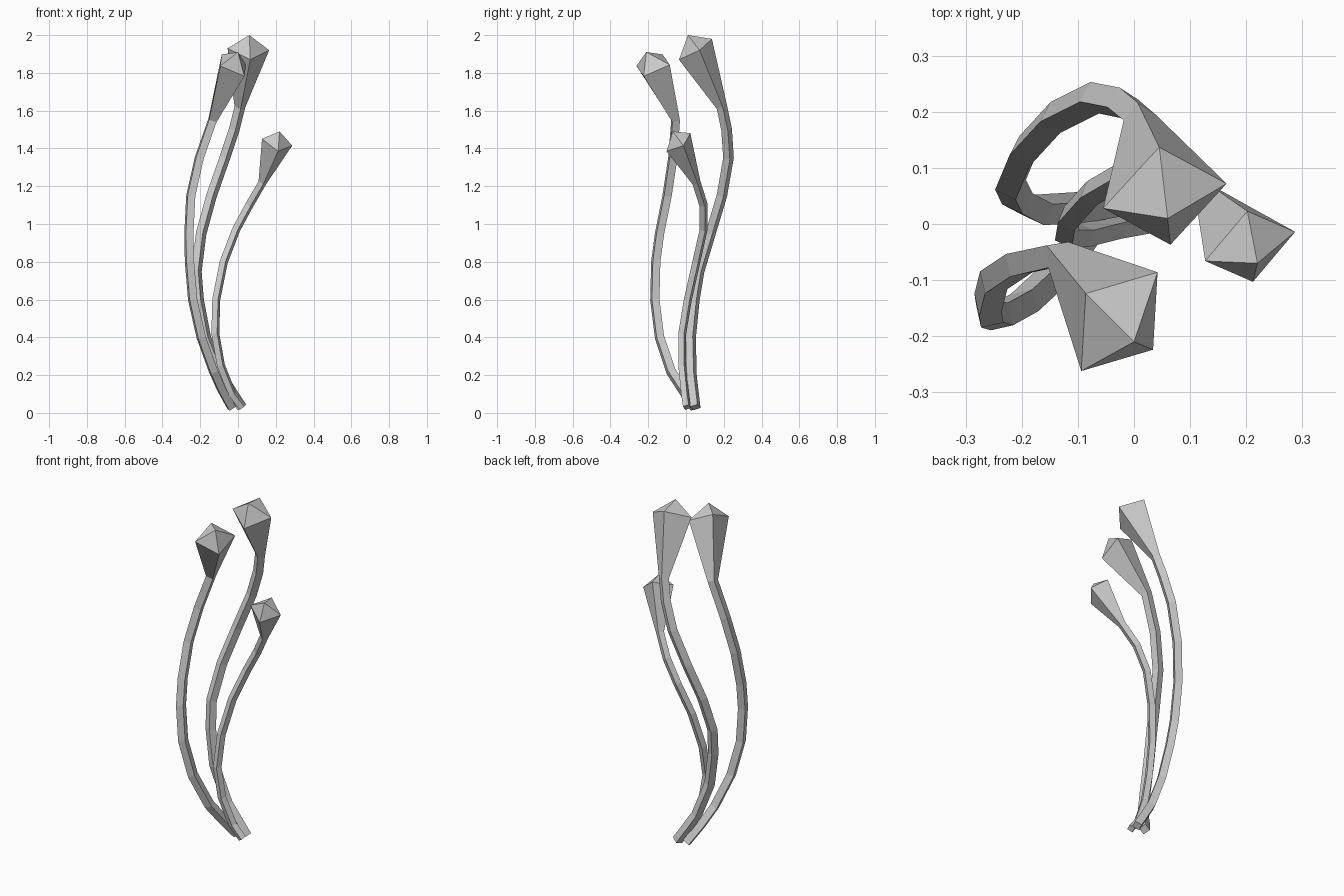
import bpy, bmesh
from mathutils import Vector

if "Cube" in bpy.data.objects:
    bpy.data.objects.remove(bpy.data.objects["Cube"])


def bud_stem(name, path, radius, centre, d1, d2, tip):
    """Four-sided bent stem that flares into a faceted bud with a pointed cap."""
    pts = [Vector(p) for p in path]
    centre, d1, d2 = Vector(centre), Vector(d1), Vector(d2)
    bm = bmesh.new()
    # bud rim: rings are built from the top downwards
    rings = [[bm.verts.new(centre + o) for o in (d1, d2, -d1, -d2)]]
    side = d1.normalized()
    for i in reversed(range(len(pts))):
        after = pts[i + 1] if i + 1 < len(pts) else centre
        before = pts[i - 1] if i else pts[0]
        axis = (after - before).normalized()
        side = (side - axis * side.dot(axis)).normalized()
        other = side.cross(axis)
        if i == len(pts) - 1:
            sign = 1 if other.dot(d2) > 0 else -1
        other *= sign
        rings.append([bm.verts.new(pts[i] + o * radius)
                      for o in (side, other, -side, -other)])
    # stem and flare walls
    for a, b in zip(rings, rings[1:]):
        for k in range(4):
            n = (k + 1) % 4
            bm.faces.new((a[k], a[n], b[n], b[k]))
    bm.faces.new(rings[-1])
    # pointed cap
    apex = bm.verts.new(tip)
    for k in range(4):
        bm.faces.new((rings[0][k], rings[0][(k + 1) % 4], apex))
    bmesh.ops.recalc_face_normals(bm, faces=bm.faces)
    mesh = bpy.data.meshes.new(name)
    bm.to_mesh(mesh)
    bm.free()
    ob = bpy.data.objects.new(name, mesh)
    bpy.context.collection.objects.link(ob)
    return ob


# front stem
bud_stem("front_stem",
         [(-.035, .045, .03), (-.085, -.015, .12), (-.13, -.08, .22),
          (-.195, -.14, .4), (-.24, -.165, .6), (-.257, -.16, .8),
          (-.26, -.14, .95), (-.25, -.1, 1.15), (-.205, -.07, 1.35),
          (-.135, -.055, 1.55)],
         .029, (-.026, -.174, 1.84), (-.06, .05, .058), (.068, .088, .003),
         (0, -.21, 1.91))

# tall back stem
bud_stem("tall_stem",
         [(.02, .05, .03), (-.09, .03, .2), (-.17, .025, .4),
          (-.208, .045, .6), (-.22, .07, .75), (-.195, .13, .95),
          (-.14, .19, 1.15), (-.07, .225, 1.35), (-.02, .215, 1.5),
          (.01, .19, 1.62)],
         .029, (.055, .05, 1.925), (-.01, .087, .055), (.11, .022, -.005),
         (.06, .01, 2.0))

# short side stem
bud_stem("short_stem",
         [(.025, .005, .03), (-.03, -.005, .1), (-.09, -.02, .25),
          (-.12, -.02, .42), (-.115, .01, .6), (-.075, .055, .8),
          (-.01, .093, .97), (.06, .093, 1.1), (.13, .055, 1.22)],
         .023, (.207, -.04, 1.433), (-.005, .063, .048), (.08, .026, -.018),
         (.22, -.07, 1.49))
